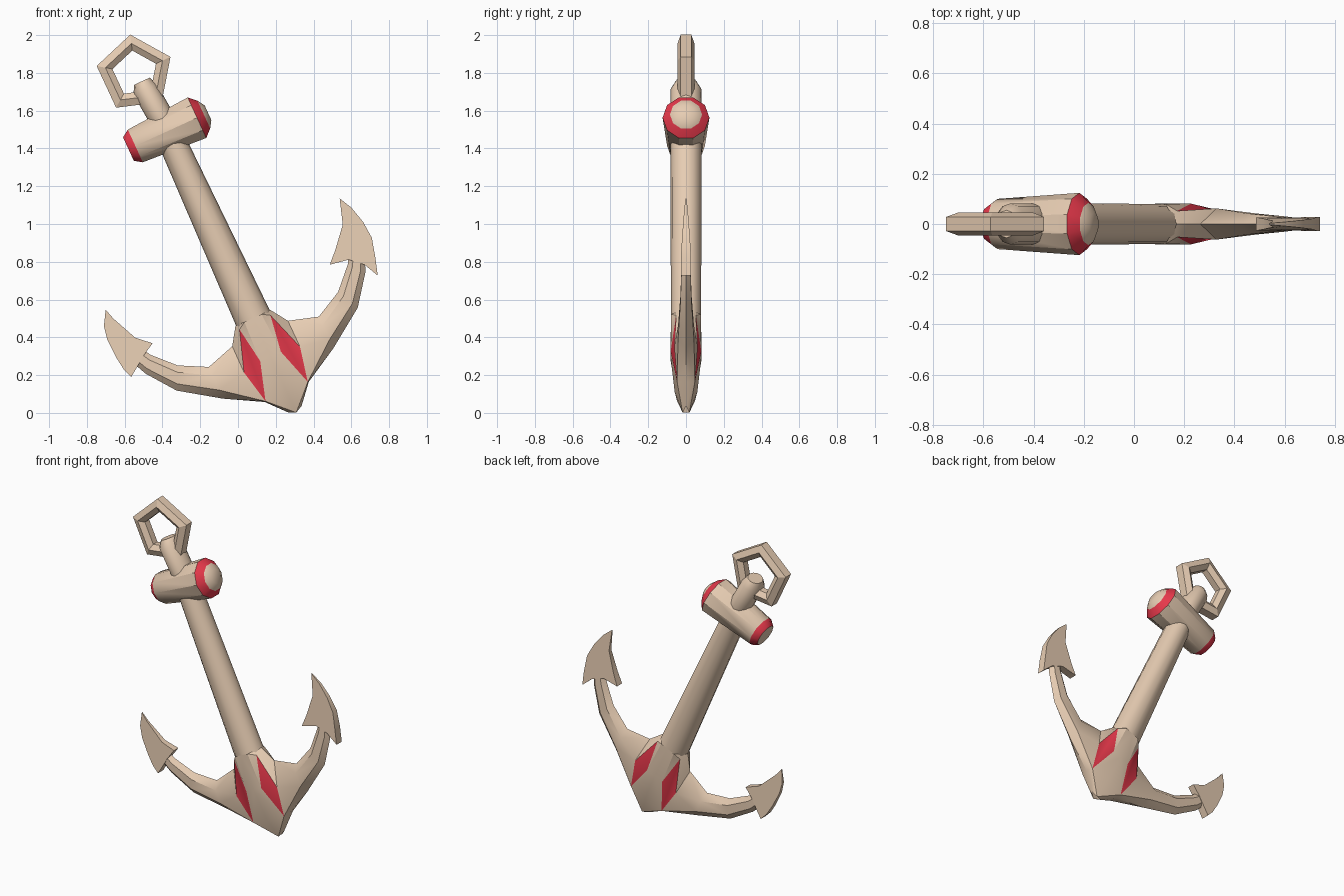
import bpy, bmesh, math
from mathutils import Vector

if "Cube" in bpy.data.objects:
    bpy.data.objects.remove(bpy.data.objects["Cube"])

TILT = math.radians(-24.6)
ORIGIN = (0.30, 0, 0.02)          # bottom of the crown; local z runs up the shank


def material(name, color):
    m = bpy.data.materials.new(name)
    m.diffuse_color = color
    m.use_nodes = True
    m.node_tree.nodes["Principled BSDF"].inputs["Base Color"].default_value = m.diffuse_color
    return m


TAN = material("tan_metal", (0.80, 0.61, 0.45, 1))
RED = material("red_paint", (0.80, 0.04, 0.07, 1))


def make(name, verts, faces, red=(), tilted=True, mirror=False, angle=35):
    me = bpy.data.meshes.new(name)
    me.from_pydata(verts, [], faces)
    me.materials.append(TAN)
    me.materials.append(RED)
    for i in red:
        me.polygons[i].material_index = 1
    ob = bpy.data.objects.new(name, me)
    bpy.context.collection.objects.link(ob)
    if tilted:
        ob.location = ORIGIN
        ob.rotation_euler = (0, TILT, 0)
    bpy.ops.object.select_all(action='DESELECT')
    ob.select_set(True)
    bpy.context.view_layer.objects.active = ob
    if mirror:
        mod = ob.modifiers.new("mirror", 'MIRROR')
        mod.use_axis = (True, True, False)
        bpy.ops.object.modifier_apply(modifier=mod.name)
    bm = bmesh.new()
    bm.from_mesh(me)
    bmesh.ops.recalc_face_normals(bm, faces=bm.faces)
    bm.to_mesh(me)
    bm.free()
    bpy.ops.object.shade_smooth_by_angle(angle=math.radians(angle))
    return ob


def loft(rings, close=False):
    """Faces joining equal-length vertex rings, capped unless closed."""
    n, k = len(rings[0]), len(rings)
    verts = [p for r in rings for p in r]
    faces = []
    for i in range(k if close else k - 1):
        a, b = i * n, ((i + 1) % k) * n
        faces += [(a + j, a + (j + 1) % n, b + (j + 1) % n, b + j) for j in range(n)]
    if not close:
        faces += [tuple(range(n)), tuple(range((k - 1) * n, k * n))]
    return verts, faces


def circle(n):
    return [(math.cos(2 * math.pi * i / n), math.sin(2 * math.pi * i / n)) for i in range(n)]


# shank with the eye knob on top: (height, half width, half depth, sideways shift)
profile = [(0.45, 0.100, 0.08, 0), (1.50, 0.076, 0.082, 0), (1.70, 0.068, 0.082, 0),
           (1.87, 0.068, 0.082, -0.015), (1.915, 0.045, 0.055, -0.012)]
make("shank", *loft([[(s + w * c, d * q, z) for c, q in circle(12)] for z, w, d, s in profile]))

# cross stock with red chamfered ends: (distance along, radius)
profile = [(-0.227, 0.072), (-0.187, 0.100), (0.172, 0.124), (0.212, 0.085), (0.236, 0.045)]
N = 10
make("stock", *loft([[(x, r * c, 1.618 + r * q) for c, q in circle(N)] for x, r in profile]),
     red=[*range(N), *range(2 * N, 3 * N)])

# five-sided shackle ring with a faceted section: (radius, depth)
section = [(0.207, 0.028), (0.160, 0.045), (0.122, 0.022),
           (0.122, -0.022), (0.160, -0.045), (0.207, -0.028)]
rings = []
for i in range(5):
    a = math.radians(25 + 72 * i)
    rings.append([(-0.545 + r * math.cos(a), y, 1.797 + r * math.sin(a)) for r, y in section])
make("shackle_ring", *loft(rings, close=True), tilted=False, angle=15)

# crown and curved arms: one quarter, mirrored sideways and in depth
verts = [(0, -.08, .53), (.05, -.08, .53), (.09, -.052, .505), (.101, 0, .532),
         (.06, -.081, .307), (.163, -.062, .288), (.123, -.047, .102), (.162, 0, .44),
         (.128, 0, .10), (0, -.018, -.02), (.04, 0, .0), (0, -.06, .10), (0, -.082, .307)]
faces = [(2, 5, 6, 4), (0, 1, 4, 12), (1, 2, 4), (12, 4, 6, 11), (11, 6, 9), (6, 10, 9),
         (6, 8, 10), (2, 3, 7), (1, 2, 3), (2, 7, 5)]
# arm stations: inner edge, outer edge, half depth
stations = [((.32, .392), (.323, .209), .042), ((.467, .468), (.527, .349), .03),
            ((.575, .580), (.640, .500), .024), ((.62, .66), (.69, .61), .018)]
prev = (7, 5, 6, 8)
for inner, outer, d in stations:
    a, b = Vector(inner), Vector(outer)
    ids = []
    for t, y in ((0, 0), (.27, d), (.73, d), (1, 0)):
        p = a.lerp(b, t)
        ids.append(len(verts))
        verts.append((p.x, -y, p.y))
    faces += [(prev[j], ids[j], ids[j + 1], prev[j + 1]) for j in range(3)]
    prev = ids
make("crown_and_arms", verts, faces, red=[0], mirror=True)


# barbed flukes: plates that thicken from the tip to the barbs
def fluke(name, outline):
    tip = Vector(outline[0])
    front, back = [], []
    for u, v in outline:
        h = 0.003 + 0.024 * min(1, (Vector((u, v)) - tip).length / 0.36)
        front.append((u, -h, v))
        back.append((u, h, v))
    make(name, *loft([front, back]))


fluke("right_fluke", [(.681, .915), (.717, .845), (.742, .75), (.749, .655), (.722, .55),
                      (.694, .46), (.655, .54), (.59, .60), (.487, .618), (.545, .675), (.638, .782)])
fluke("left_fluke", [(-.691, .895), (-.735, .82), (-.749, .747), (-.745, .64), (-.735, .566),
                     (-.716, .515), (-.665, .55), (-.61, .59), (-.539, .63), (-.61, .695), (-.673, .835)])
